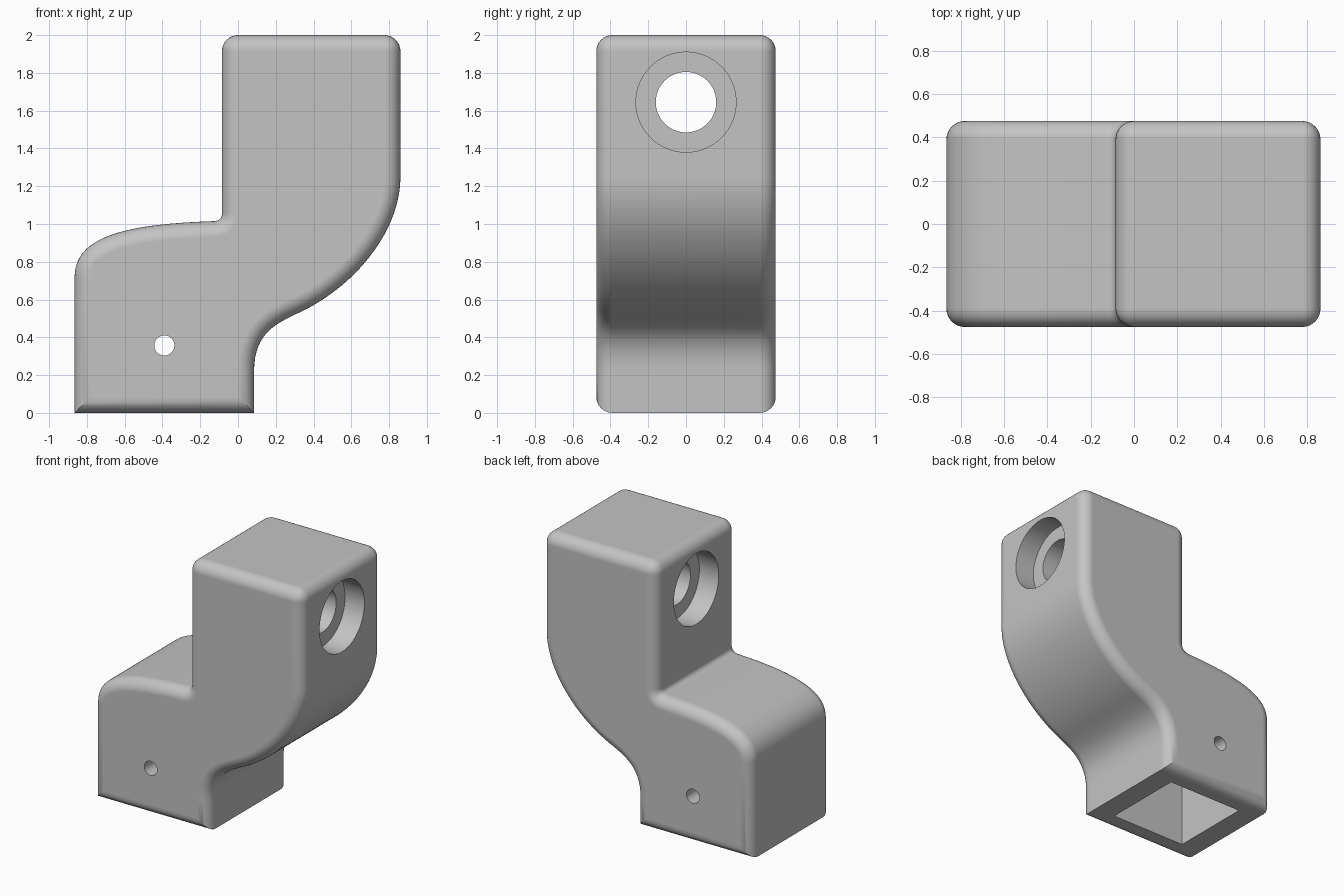
import bpy, bmesh, math
from mathutils import Vector
from mathutils.geometry import interpolate_bezier

if "Cube" in bpy.data.objects:
    bpy.data.objects.remove(bpy.data.objects["Cube"], do_unlink=True)

HALF_DEPTH = 0.475
ROUND = 0.085
LOWER_X = -0.39    # centre of the lower block
UPPER_X = 0.3875   # centre of the upper block
BORE_Z = 1.645

grey = bpy.data.materials.new("light grey")
grey.use_nodes = True
colour = (0.55, 0.55, 0.55, 1)
grey.diffuse_color = colour
grey.node_tree.nodes["Principled BSDF"].inputs["Base Color"].default_value = colour


def curve(a, h1, h2, b, steps):
    pts = [Vector((p[0], p[1], 0)) for p in (a, h1, h2, b)]
    return [(p.x, p.y) for p in interpolate_bezier(*pts, steps)]


def add_object(name, bm):
    mesh = bpy.data.meshes.new(name)
    bm.to_mesh(mesh)
    bm.free()
    mesh.materials.append(grey)
    obj = bpy.data.objects.new(name, mesh)
    bpy.context.collection.objects.link(obj)
    return obj


# Side outline: lower block, swept underside, upper block, rounded shoulder
outline = [(-0.865, 0), (0.085, 0)]
outline += curve((0.085, 0.22), (0.085, 0.42), (0.2, 0.47), (0.3, 0.52), 16)
outline += curve((0.3, 0.52), (0.6, 0.65), (0.86, 0.95), (0.86, 1.25), 24)[1:]
outline += [(0.86, 2), (-0.085, 2)]
outline += curve((-0.085, 1.055), (-0.085, 1.03), (-0.1, 1.016), (-0.13, 1.015), 8)
outline += curve((-0.13, 1.015), (-0.55, 1.0), (-0.865, 0.95), (-0.865, 0.72), 24)[1:]

# Extrude the outline and round the front, back and top edges
bm = bmesh.new()
front = bm.faces.new([bm.verts.new((x, -HALF_DEPTH, z)) for x, z in outline])
new = bmesh.ops.extrude_face_region(bm, geom=[front], use_keep_orig=True)["geom"]
bmesh.ops.translate(bm, vec=(0, 2 * HALF_DEPTH, 0),
                    verts=[v for v in new if isinstance(v, bmesh.types.BMVert)])
bmesh.ops.recalc_face_normals(bm, faces=bm.faces)


def is_rounded(edge):
    a, b = (v.co for v in edge.verts)
    return abs(a.y - b.y) < 0.01 or min(a.z, b.z) > 1.99


bmesh.ops.bevel(bm, geom=[e for e in bm.edges if is_rounded(e)], offset=ROUND,
                offset_type='OFFSET', segments=8, profile=0.5, affect='EDGES',
                clamp_overlap=False)
body = add_object("bracket_body", bm)


# Cutters
def cylinder(name, centre, radius, length, axis):
    bpy.ops.mesh.primitive_cylinder_add(
        vertices=64, radius=radius, depth=length, location=centre,
        rotation=(0, math.pi / 2, 0) if axis == 'X' else (math.pi / 2, 0, 0))
    bpy.context.object.name = name
    return bpy.context.object


cutters = [cylinder("through_bore", (UPPER_X, 0, BORE_Z), 0.16, 2, 'X')]
for side, x in (("left", 0.86), ("right", -0.085)):
    cutters.append(cylinder(side + "_counterbore", (x, 0, BORE_Z), 0.265, 0.32, 'X'))

bpy.ops.mesh.primitive_cube_add(size=1, location=(LOWER_X, 0, 0.3))
socket = bpy.context.object
socket.name = "square_socket"
socket.scale = (0.62, 0.62, 0.8)
cutters.append(socket)
cutters.append(cylinder("pin_hole", (LOWER_X, 0, 0.357), 0.053, 2, 'Y'))

bpy.ops.object.select_all(action='DESELECT')
bpy.context.view_layer.objects.active = body
body.select_set(True)
for cutter in cutters:
    cutter.hide_render = True
    mod = body.modifiers.new(cutter.name, 'BOOLEAN')
    mod.object = cutter
    mod.operation = 'DIFFERENCE'
    mod.solver = 'EXACT'
    bpy.ops.object.modifier_apply(modifier=mod.name)
    bpy.data.objects.remove(cutter, do_unlink=True)

# Smooth rounds with flat broad faces
for poly in body.data.polygons:
    poly.material_index = 0
bpy.ops.object.shade_smooth_by_angle(angle=math.radians(30))
weighted = body.modifiers.new("flat_faces", 'WEIGHTED_NORMAL')
weighted.keep_sharp = True
